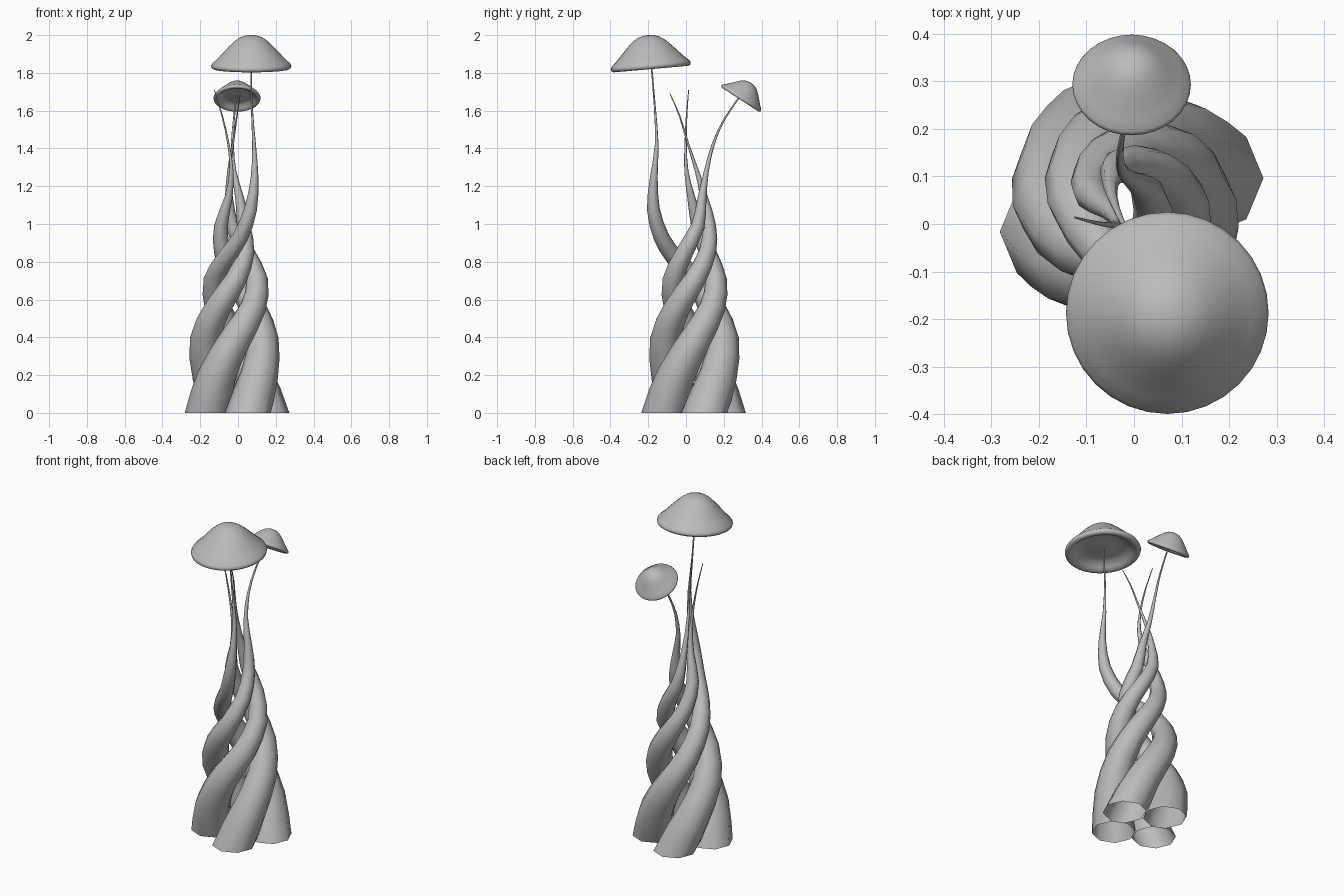
import bpy, bmesh, math
from mathutils import Vector, Matrix

if "Cube" in bpy.data.objects:
    bpy.data.objects.remove(bpy.data.objects["Cube"])

mat = bpy.data.materials.new("plain grey")
mat.diffuse_color = (0.5, 0.5, 0.5, 1)
mat.use_nodes = True
mat.node_tree.nodes["Principled BSDF"].inputs["Base Color"].default_value = mat.diffuse_color


def finish(bm, name, angle):
    bmesh.ops.recalc_face_normals(bm, faces=bm.faces)
    me = bpy.data.meshes.new(name)
    bm.to_mesh(me)
    bm.free()
    me.materials.append(mat)
    ob = bpy.data.objects.new(name, me)
    bpy.context.collection.objects.link(ob)
    bpy.ops.object.select_all(action='DESELECT')
    ob.select_set(True)
    bpy.context.view_layer.objects.active = ob
    bpy.ops.object.shade_smooth_by_angle(angle=math.radians(angle))
    return ob


def spline(pts, steps):
    """Catmull-Rom through (x, y, z, radius) points"""
    p = [Vector(q) for q in pts]
    p = [2 * p[0] - p[1]] + p + [2 * p[-1] - p[-2]]
    out = []
    for i in range(1, len(p) - 2):
        a, b, c, d = p[i - 1:i + 3]
        for s in range(steps):
            t = s / steps
            out.append(0.5 * (2 * b + (c - a) * t + (2 * a - 5 * b + 4 * c - d) * t * t
                              + (3 * b - a - 3 * c + d) * t ** 3))
    return out + [p[-2]]


def tube(name, pts, sides=8, steps=2):
    """Tapering stem, open at the foot"""
    path = spline(pts, steps)
    bm = bmesh.new()
    rings = []
    for i, q in enumerate(path):
        t = path[min(i + 1, len(path) - 1)].xyz - path[max(i - 1, 0)].xyz
        if i == 0:
            t = Vector((0, 0, 1))      # flat foot on the ground
        rot = Vector((0, 0, 1)).rotation_difference(t.normalized())
        ring = []
        for k in range(sides):
            a = 2 * math.pi * k / sides
            v = q.xyz + rot @ Vector((math.cos(a), math.sin(a), 0)) * q.w
            v.z = max(v.z, 0)
            ring.append(bm.verts.new(v))
        rings.append(ring)
    for r0, r1 in zip(rings, rings[1:]):
        for k in range(sides):
            n = (k + 1) % sides
            bm.faces.new((r0[k], r0[n], r1[n], r1[k]))
    bm.faces.new(rings[-1])
    return finish(bm, name, 60)


# Shared twisting lower part: z, angle, axis x, axis y, distance from axis, tube radius
HELIX = [(0, 20, -.005, .04, .165, .122), (.2, 53, -.015, .043, .16, .1),
         (.39, 92, -.02, .045, .152, .083), (.555, 135, -.014, .045, .132, .069),
         (.705, 180, -.012, .046, .113, .057), (.85, 225, -.02, .053, .086, .046),
         (.99, 270, -.03, .063, .06, .036)]


def lower(offset, count):
    out = []
    for z, a, cx, cy, d, r in HELIX[:count]:
        a = math.radians(a + offset)
        out.append((cx + d * math.cos(a), cy + d * math.sin(a), z, r))
    return out


# Four stems, each with its own thin upper part
tube("tall_cap_stem", lower(0, 5) + [
    (-.063, -.058, .82, .048), (.012, -.13, .93, .042), (.067, -.173, 1.08, .034),
    (.088, -.17, 1.25, .02), (.085, -.155, 1.42, .01), (.073, -.165, 1.62, .005),
    (.068, -.185, 1.86, .004)])
tube("small_cap_stem", lower(90, 7) + [
    (.008, .085, 1.14, .023), (-.022, .108, 1.28, .013), (-.03, .143, 1.42, .008),
    (-.022, .2, 1.55, .005), (-.008, .295, 1.69, .004)])
tube("bare_stem_front", lower(180, 7) + [
    (-.048, .095, 1.14, .021), (-.046, .058, 1.28, .011), (-.028, .012, 1.42, .006),
    (-.006, -.033, 1.57, .004), (.012, -.085, 1.69, .002)])
tube("bare_stem_left", lower(270, 7) + [
    (-.05, .028, 1.14, .021), (-.035, .002, 1.28, .011), (-.05, -.002, 1.42, .006),
    (-.083, .003, 1.57, .004), (-.125, .014, 1.71, .002)])

# Bell-shaped cap profile: radius, height from the rim
CAP = [(0, .163), (.03, .16), (.06, .15), (.09, .129), (.12, .1), (.15, .068),
       (.18, .036), (.207, .011), (.213, 0), (.21, -.011), (.199, -.018),
       (.182, -.016), (.165, -.002), (.14, .018), (.1, .024), (.06, .016), (0, .01)]


def cap(name, loc, scale, tilt, sides=32):
    bm = bmesh.new()
    vs = [bm.verts.new((r, 0, z)) for r, z in CAP]
    es = [bm.edges.new(e) for e in zip(vs, vs[1:])]
    bmesh.ops.spin(bm, geom=vs + es, cent=(0, 0, 0), axis=(0, 0, 1),
                   angle=2 * math.pi, steps=sides)
    bmesh.ops.remove_doubles(bm, verts=bm.verts, dist=1e-4)
    bm.transform(Matrix.Translation(loc) @ Matrix.Rotation(math.radians(tilt), 4, 'X')
                 @ Matrix.Scale(scale, 4))
    return finish(bm, name, 80)


cap("large_cap", (.07, -.187, 1.838), 1.0, 5)
cap("small_cap", (-.005, .293, 1.667), .585, -33)
